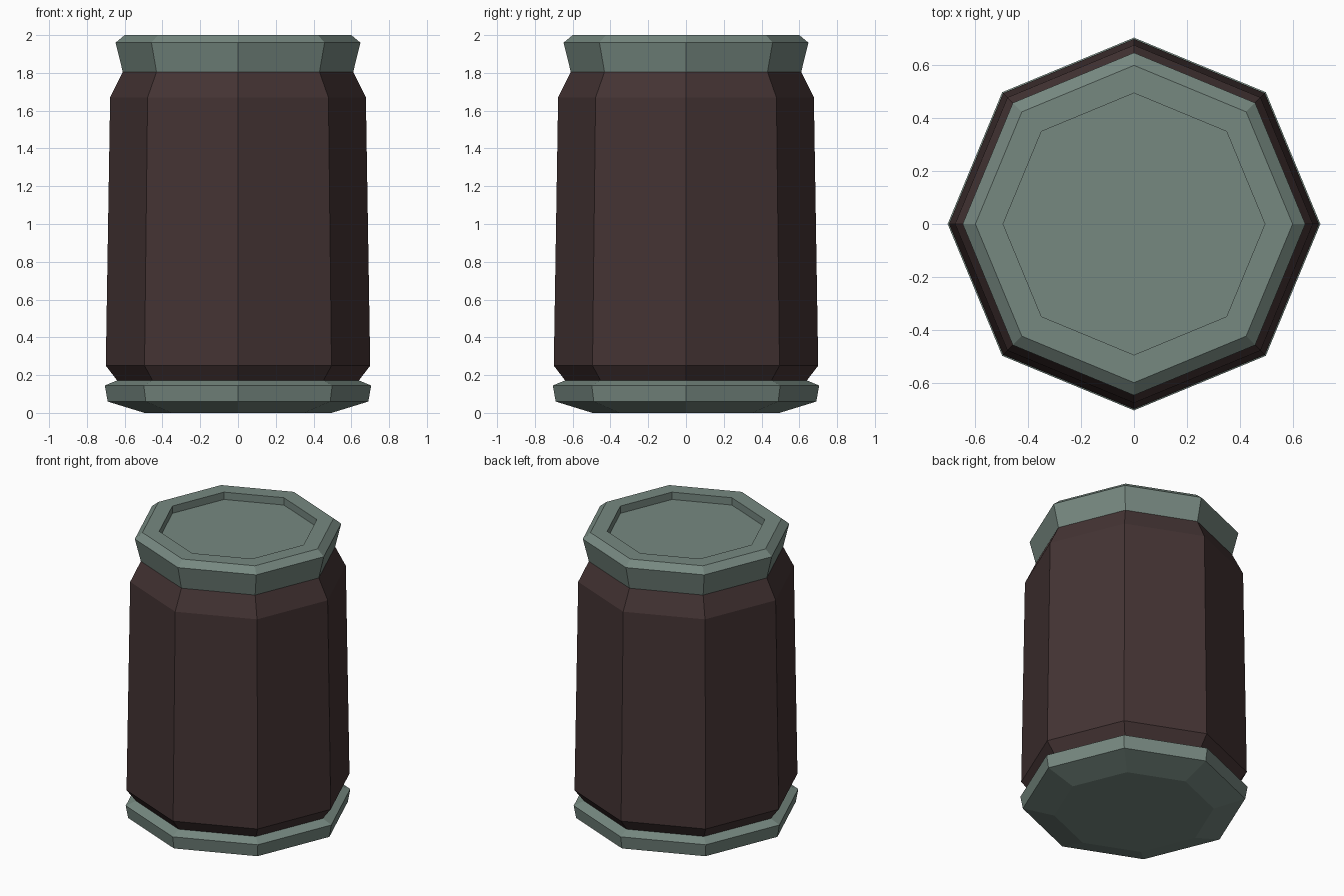
import bpy, bmesh, math

if "Cube" in bpy.data.objects:
    bpy.data.objects.remove(bpy.data.objects["Cube"])

SIDES = 8


def material(name, rgb):
    m = bpy.data.materials.new(name)
    m.diffuse_color = (*rgb, 1)
    m.use_nodes = True
    m.node_tree.nodes["Principled BSDF"].inputs["Base Color"].default_value = m.diffuse_color
    return m


def lathe(name, profile, mat, cap_start=True, cap_end=True):
    """Eight-sided turned part from (radius, z) points, bottom to top."""
    bm = bmesh.new()
    rings = [[bm.verts.new((r * math.cos(i * math.tau / SIDES),
                            r * math.sin(i * math.tau / SIDES), z))
              for i in range(SIDES)] for r, z in profile]
    for a, b in zip(rings, rings[1:]):
        for i in range(SIDES):
            j = (i + 1) % SIDES
            bm.faces.new((a[i], a[j], b[j], b[i]))
    if cap_start:
        bm.faces.new(rings[0][::-1])
    if cap_end:
        bm.faces.new(rings[-1])
    mesh = bpy.data.meshes.new(name)
    bm.to_mesh(mesh)
    bm.free()
    mesh.materials.append(mat)
    obj = bpy.data.objects.new(name, mesh)
    bpy.context.collection.objects.link(obj)
    return obj


green = material("grey green", (0.181, 0.246, 0.216))
brown = material("dark brown", (0.058, 0.034, 0.034))

# Base rim with chamfered underside
lathe("base_rim", [(0.495, 0), (0.69, 0.06), (0.705, 0.145), (0.64, 0.172)],
      green, cap_end=False)
# Tapered jar body
lathe("body", [(0.64, 0.172), (0.70, 0.25), (0.677, 1.67), (0.61, 1.805)],
      brown, cap_start=False, cap_end=False)
# Flared lid with recessed top
lathe("lid", [(0.61, 1.805), (0.648, 1.96), (0.60, 2.0), (0.495, 2.0), (0.495, 1.95)],
      green, cap_start=False)
